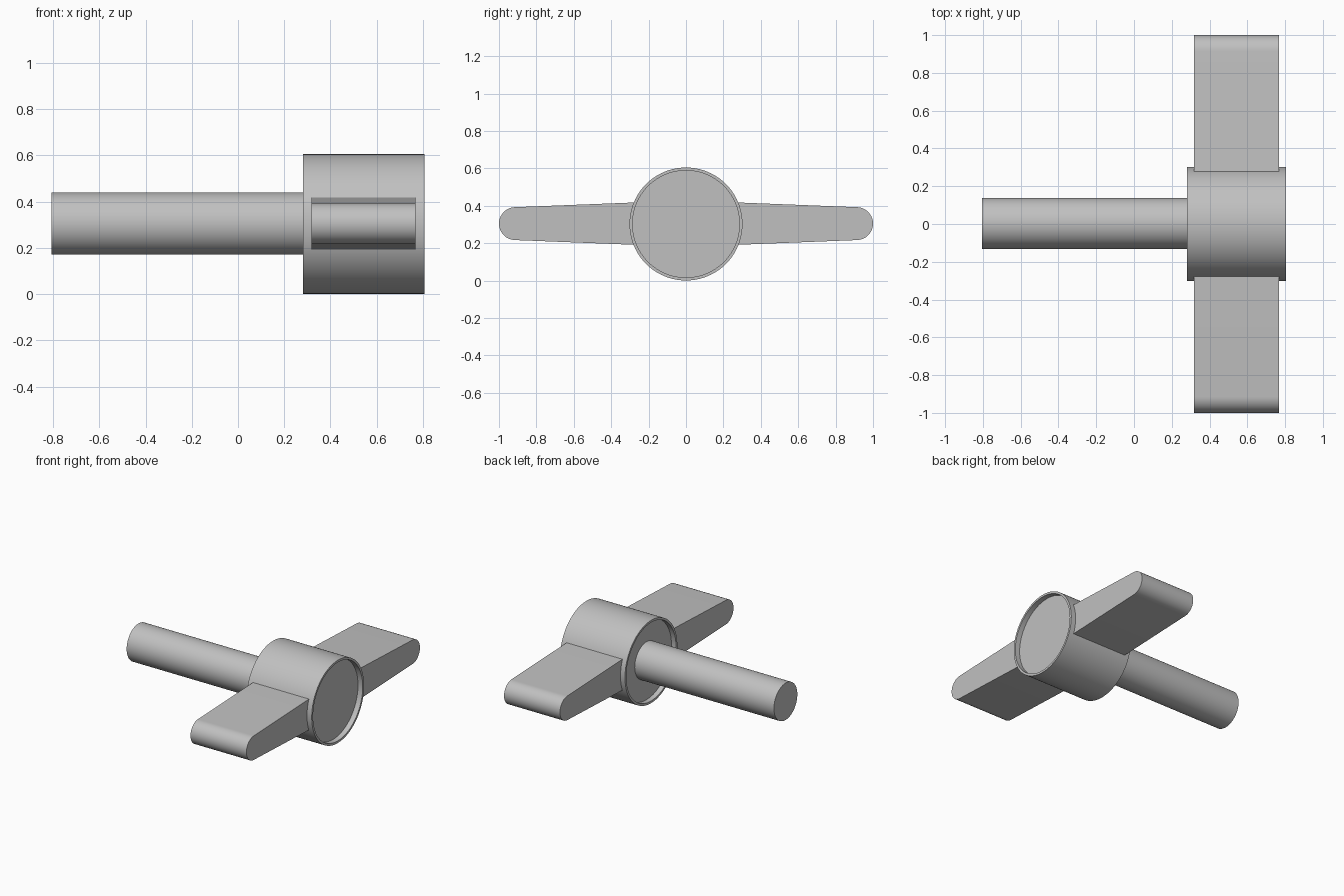
import bpy, bmesh, math
from mathutils import Matrix, Vector

cube = bpy.data.objects.get("Cube")
if cube:
    bpy.data.objects.remove(cube, do_unlink=True)

grey = bpy.data.materials.new("plain_grey")
grey.use_nodes = True
colour = (0.53, 0.53, 0.53, 1)
grey.diffuse_color = colour
grey.node_tree.nodes["Principled BSDF"].inputs["Base Color"].default_value = colour

AXIS_Z = 0.303


def finish(name, bm):
    bmesh.ops.recalc_face_normals(bm, faces=bm.faces)
    mesh = bpy.data.meshes.new(name)
    bm.to_mesh(mesh)
    bm.free()
    mesh.materials.append(grey)
    ob = bpy.data.objects.new(name, mesh)
    bpy.context.collection.objects.link(ob)
    bpy.ops.object.select_all(action='DESELECT')
    ob.select_set(True)
    bpy.context.view_layer.objects.active = ob
    bpy.ops.object.shade_smooth_by_angle(angle=math.radians(30))
    return ob


def turned(name, profile, centre, sides=96):
    """Turn an (x, radius) profile about the x axis and cap both ends."""
    bm = bmesh.new()
    rings = []
    for x, r in profile:
        rings.append([bm.verts.new((x, centre[0] + r * math.cos(a), centre[1] + r * math.sin(a)))
                      for a in (2 * math.pi * i / sides for i in range(sides))])
    for a, b in zip(rings, rings[1:]):
        for i in range(sides):
            j = (i + 1) % sides
            bm.faces.new((a[i], a[j], b[j], b[i]))
    bm.faces.new(rings[0])
    bm.faces.new(rings[-1])
    return finish(name, bm)


def wing(name, side, x0=0.317, x1=0.768):
    """Tapered grip with a round tip, extruded along x."""
    tip_r, tip_y, steps = 0.088, 0.912, 24
    outline = [(0.1, -0.12)]
    for i in range(steps + 1):
        a = -math.pi / 2 + math.pi * i / steps
        outline.append((tip_y + tip_r * math.cos(a), tip_r * math.sin(a)))
    outline.append((0.1, 0.12))
    bm = bmesh.new()
    face = bm.faces.new([bm.verts.new((x0, side * y, 0.305 + z)) for y, z in outline])
    new = bmesh.ops.extrude_face_region(bm, geom=[face])["geom"]
    bmesh.ops.translate(bm, vec=(x1 - x0, 0, 0),
                        verts=[v for v in new if isinstance(v, bmesh.types.BMVert)])
    return finish(name, bm)


# Hub with a thin raised rim around a recessed disc at each end
turned("hub", [(0.317, 0.286), (0.281, 0.286), (0.281, 0.302),
               (0.806, 0.302), (0.806, 0.286), (0.768, 0.286)], (0, AXIS_Z))

# Plain round shaft
turned("shaft", [(-0.806, 0.135), (0.33, 0.135)], (0.003, 0.305))

# Grips on both sides
wing("front_wing", -1)
wing("back_wing", 1)
